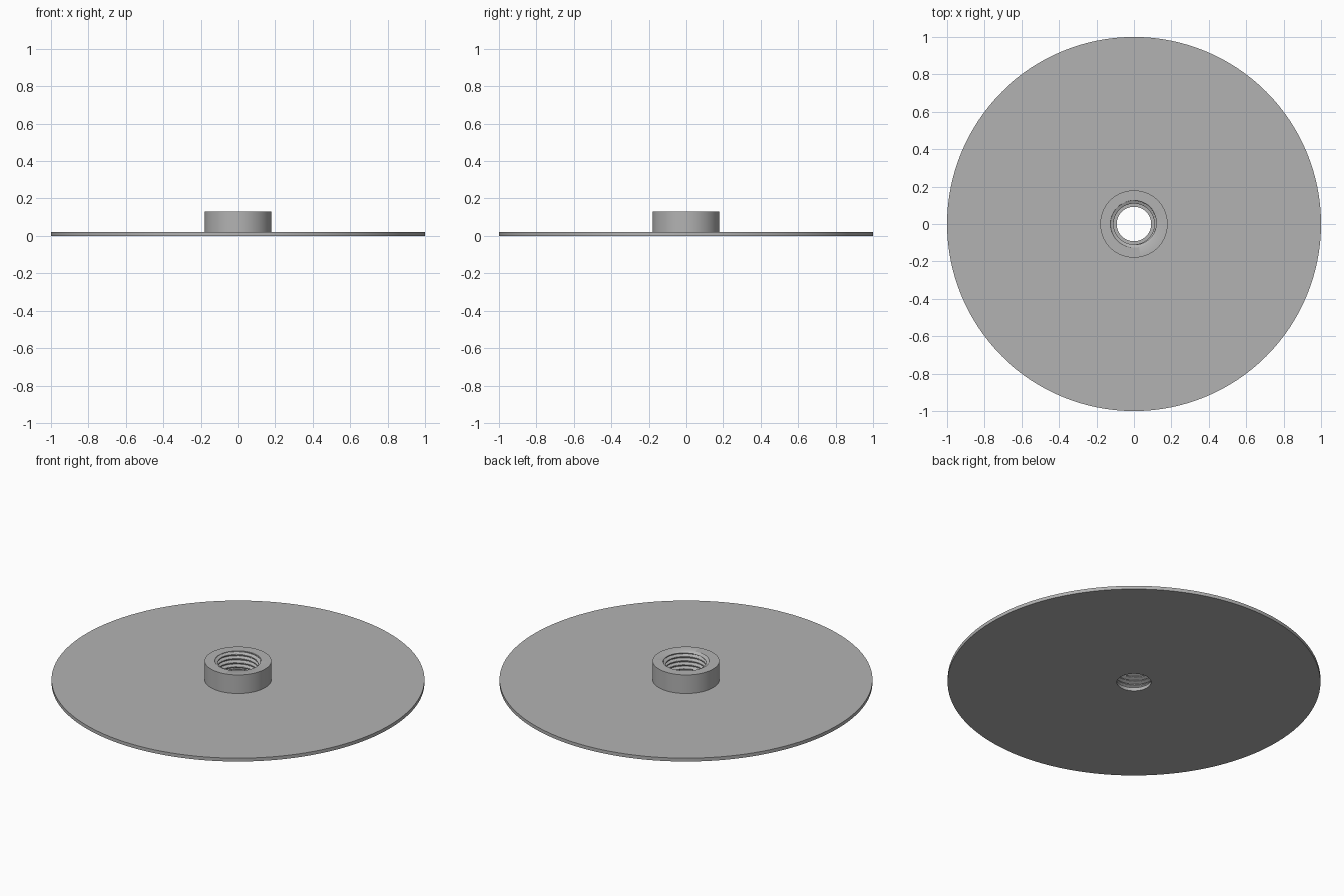
import bpy
import bmesh
import math

cube = bpy.data.objects.get("Cube")
if cube:
    bpy.data.objects.remove(cube)

SIDES = 128
DISC_R, DISC_TOP, HOLE_R = 1.0, 0.02, 0.092
HUB_R, HUB_TOP, BORE_R = 0.18, 0.13, 0.126
CREST, TURNS, ROWS = 0.017, 4.5, 72

grey = bpy.data.materials.new("plain grey")
grey.use_nodes = True
COLOUR = (0.45, 0.45, 0.45, 1)
grey.diffuse_color = COLOUR
grey.node_tree.nodes["Principled BSDF"].inputs["Base Color"].default_value = COLOUR


def lathe(name, rows, radius_at):
    """Skin rings of (radius, height) into a closed turned solid."""
    bm = bmesh.new()
    rings = []
    for r, z in rows:
        ring = []
        for i in range(SIDES):
            a = math.tau * i / SIDES
            rad = radius_at(r, z, i / SIDES)
            ring.append(bm.verts.new((rad * math.cos(a), rad * math.sin(a), z)))
        rings.append(ring)
    for k, ring in enumerate(rings):
        nxt = rings[(k + 1) % len(rings)]
        for i in range(SIDES):
            j = (i + 1) % SIDES
            bm.faces.new((ring[i], ring[j], nxt[j], nxt[i]))
    bmesh.ops.recalc_face_normals(bm, faces=bm.faces)
    mesh = bpy.data.meshes.new(name)
    bm.to_mesh(mesh)
    bm.free()
    mesh.materials.append(grey)
    obj = bpy.data.objects.new(name, mesh)
    bpy.context.collection.objects.link(obj)
    bpy.ops.object.select_all(action="DESELECT")
    obj.select_set(True)
    bpy.context.view_layer.objects.active = obj
    bpy.ops.object.shade_smooth_by_angle(angle=math.radians(30))
    return obj


def plain(r, z, turn):
    return r


def threaded(r, z, turn):
    """Helical ridge on the bore wall, fading out at both ends."""
    if r != BORE_R:
        return r
    t = (z - DISC_TOP) / (HUB_TOP - DISC_TOP)
    phase = (t * TURNS - turn) % 1
    ridge = min(1, max(0, 1.4 - 3.2 * abs(phase - 0.5)))
    fade = min(1, max(0, min(t, 1 - t) * 12))
    return r - CREST * ridge * fade


# Flat round plate with a smooth centre hole
lathe("base_disc", [(HOLE_R, 0), (DISC_R, 0), (DISC_R, DISC_TOP), (HOLE_R, DISC_TOP)], plain)

# Raised collar with an internal screw thread
bore = [(BORE_R, HUB_TOP + (DISC_TOP - HUB_TOP) * k / ROWS) for k in range(ROWS + 1)]
lathe("threaded_collar", [(HUB_R, DISC_TOP), (HUB_R, HUB_TOP)] + bore, threaded)
